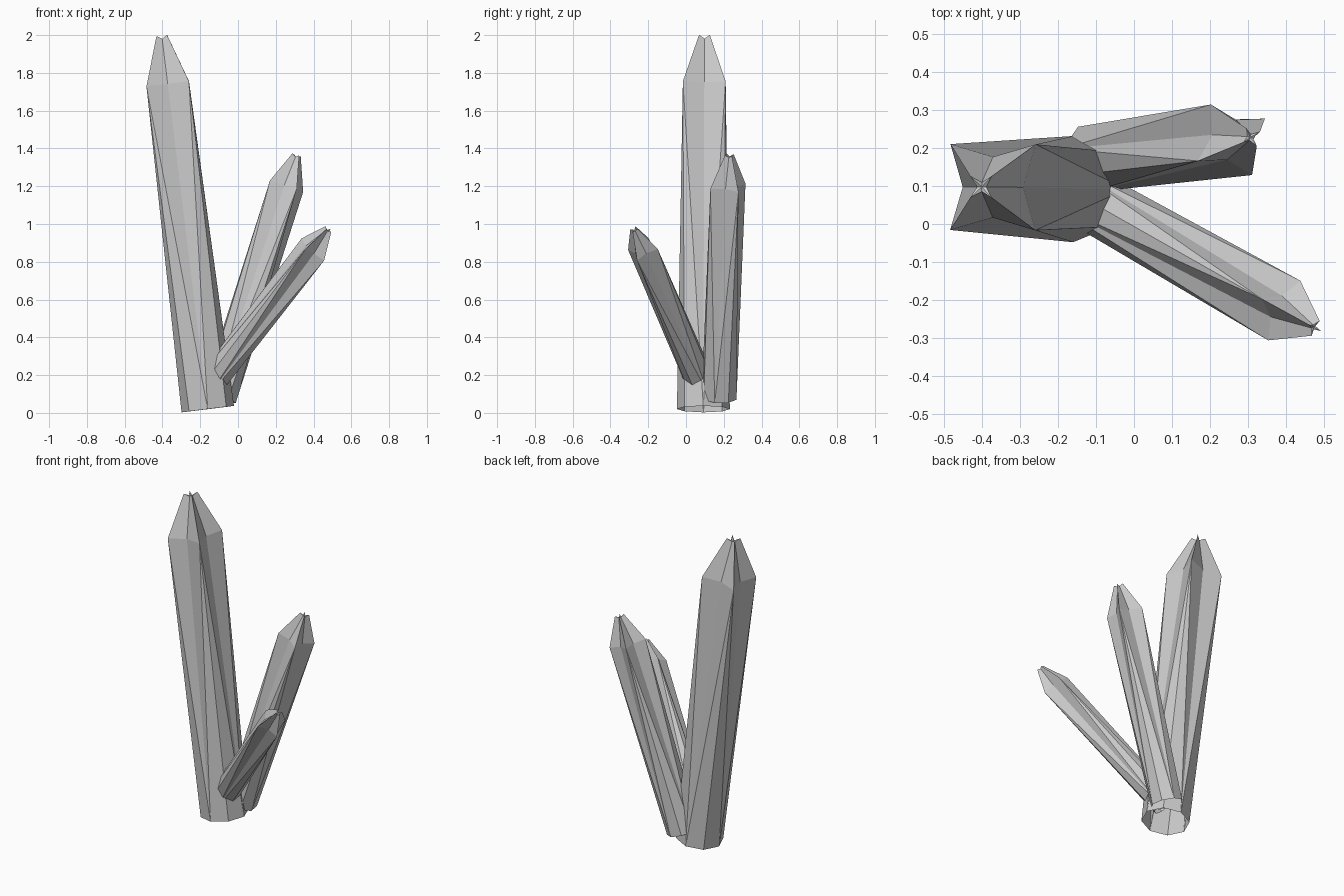
import bpy, bmesh, math
from mathutils import Vector, Matrix

if "Cube" in bpy.data.objects:
    bpy.data.objects.remove(bpy.data.objects["Cube"])


def crystal(name, base, shoulder, corner):
    """Tapered shaft with octagonal foot, four-ridged shoulder and split tip.
    corner = direction from the axis to one shoulder ridge."""
    base, shoulder = Vector(base), Vector(shoulder)
    axis = shoulder - base
    s = axis.length / 1.735
    w = axis.normalized()
    u = Vector(corner)
    u = (u - w * u.dot(w)).normalized()
    v = w.cross(u)

    bm = bmesh.new()

    def point(r, a, h):
        return bm.verts.new(base + s * (r * math.cos(a) * u + r * math.sin(a) * v + h * w))

    def ring(r_ridge, r_valley, h_ridge, h_valley):
        return [point(r_valley if k % 2 else r_ridge, k * math.pi / 4,
                      h_valley if k % 2 else h_ridge) for k in range(8)]

    foot = ring(0.14, 0.14, 0, 0)
    star = ring(0.16, 0.08, 1.735, 1.735)
    tip = ring(0.04, 0.012, 1.993, 1.975)
    centre = point(0, 0, 1.975)

    for k in range(0, 8, 2):
        for n in ((k + 1) % 8, (k - 1) % 8):
            # shaft: each ridge fans out to the foot
            bm.faces.new((star[k], foot[k], foot[n]))
            bm.faces.new((star[k], foot[n], star[n]))
            # point and its small star cap
            bm.faces.new((star[k], star[n], tip[n], tip[k]))
            bm.faces.new((tip[k], tip[n], centre))
    bmesh.ops.recalc_face_normals(bm, faces=bm.faces)
    mesh = bpy.data.meshes.new(name)
    bm.to_mesh(mesh)
    bm.free()
    obj = bpy.data.objects.new(name, mesh)
    bpy.context.collection.objects.link(obj)
    return obj


# Tall, medium and small crystals growing from one root
crystal("tall_crystal", (-0.16, 0.092, 0.02), (-0.372, 0.097, 1.742), (1, -1, 0))
crystal("medium_crystal", (-0.10, 0.175, 0.08), (0.257, 0.222, 1.2), (0.088, 0.055, -0.025))
crystal("small_crystal", (-0.16, 0.087, 0.137), (0.396, -0.228, 0.865), (0.08, 0.155, 0))
